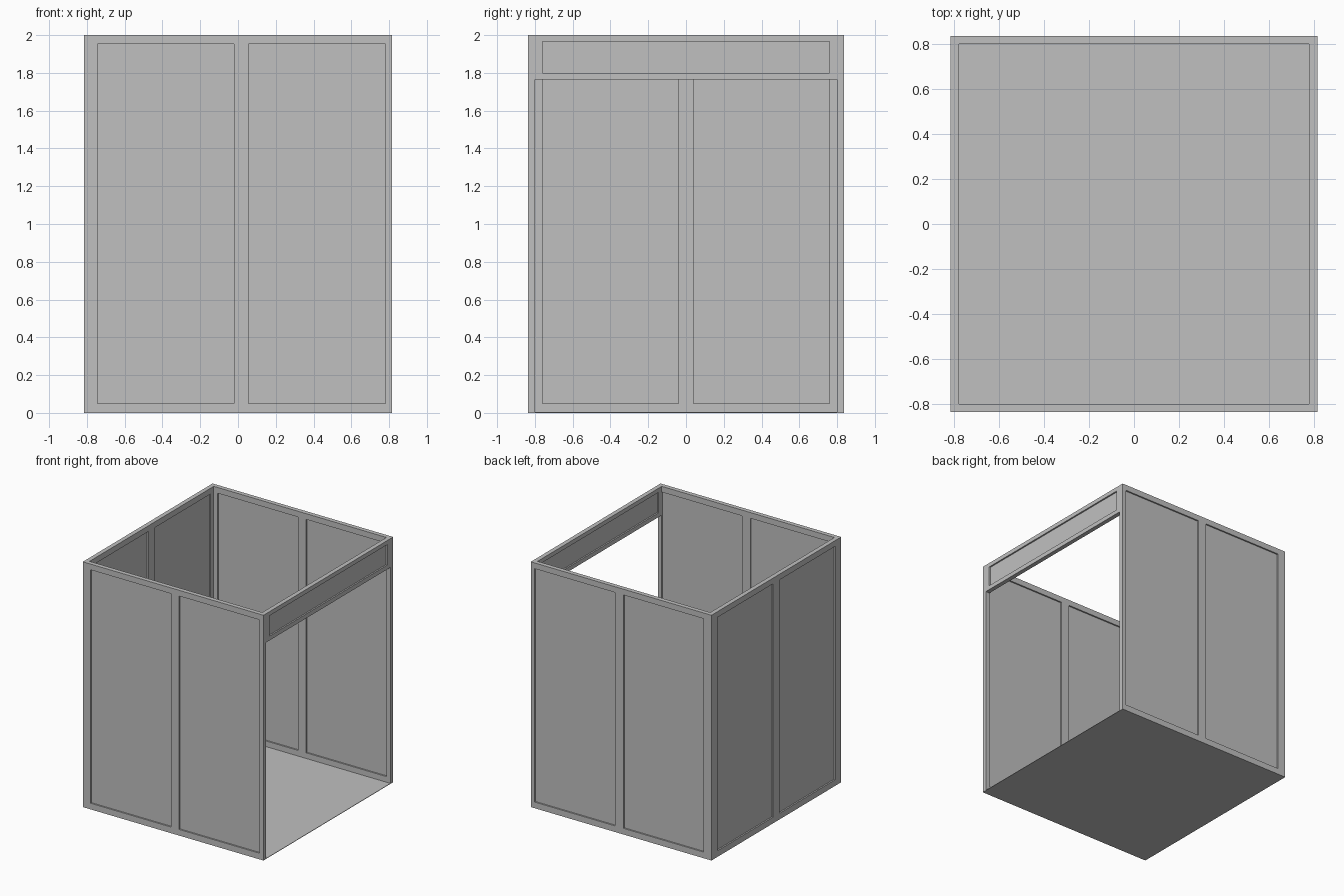
import bpy, bmesh
from mathutils import Vector

if "Cube" in bpy.data.objects:
    bpy.data.objects.remove(bpy.data.objects["Cube"])

X, Y, H = 0.815, 0.836, 2.0     # outer half sizes and height
T = 0.036                       # wall thickness
SHEET = 0.012                   # thickness of the recessed panels

grey = bpy.data.materials.new("light grey")
grey.diffuse_color = (0.53, 0.53, 0.53, 1)
grey.use_nodes = True
grey.node_tree.nodes["Principled BSDF"].inputs["Base Color"].default_value = grey.diffuse_color


def finish(name, bm):
    bmesh.ops.remove_doubles(bm, verts=bm.verts, dist=1e-5)
    bmesh.ops.recalc_face_normals(bm, faces=bm.faces)
    mesh = bpy.data.meshes.new(name)
    bm.to_mesh(mesh)
    bm.free()
    mesh.materials.append(grey)
    bpy.context.collection.objects.link(bpy.data.objects.new(name, mesh))


def panel_wall(name, axis, centre, us, vs):
    """Wall along 'axis'; cells at odd (column, row) are recessed on both sides."""
    bm = bmesh.new()
    nu, nv = len(us) - 1, len(vs) - 1

    def half(i, j):
        if not (0 <= i < nu and 0 <= j < nv):
            return 0.0
        return SHEET / 2 if i % 2 and j % 2 else T / 2

    def quad(*pts):
        bm.faces.new([bm.verts.new(Vector((u, centre + d, v)) if axis == "x"
                                   else Vector((centre + d, u, v))) for u, v, d in pts])

    for i in range(nu):
        for j in range(nv):
            u0, u1, v0, v1, h = us[i], us[i + 1], vs[j], vs[j + 1], half(i, j)
            edges = (((u0, v0), (u0, v1), half(i - 1, j)), ((u1, v0), (u1, v1), half(i + 1, j)),
                     ((u0, v0), (u1, v0), half(i, j - 1)), ((u0, v1), (u1, v1), half(i, j + 1)))
            for s in (-1, 1):
                quad((u0, v0, s * h), (u1, v0, s * h), (u1, v1, s * h), (u0, v1, s * h))
                # step down to a thinner neighbour or to the outer rim
                for a, b, n in edges:
                    if h > n:
                        quad((*a, s * n), (*b, s * n), (*b, s * h), (*a, s * h))
    finish(name, bm)


# Front and back walls, butting against the left wall
rows = [0, 0.05, 1.953, H]
for name, s in (("front_wall", -1), ("back_wall", 1)):
    panel_wall(name, "x", s * (Y - T / 2), [-X + T, -0.745, -0.02, 0.055, 0.78, X], rows)

# Left wall, full depth
panel_wall("left_wall", "y", -X + T / 2, [-Y, -0.76, -0.04, 0.04, 0.76, Y], rows)

# Header above the opening, between front and back walls
panel_wall("door_header", "y", X - T / 2, [-Y + T, -0.76, 0.76, Y - T], [1.765, 1.8, 1.966, H])

# Thin floor
bm = bmesh.new()
bmesh.ops.create_cube(bm, size=1)
for v in bm.verts:
    v.co = (v.co.x * 2 * X, v.co.y * 2 * Y, (v.co.z + 0.5) * 0.004)
finish("floor", bm)
